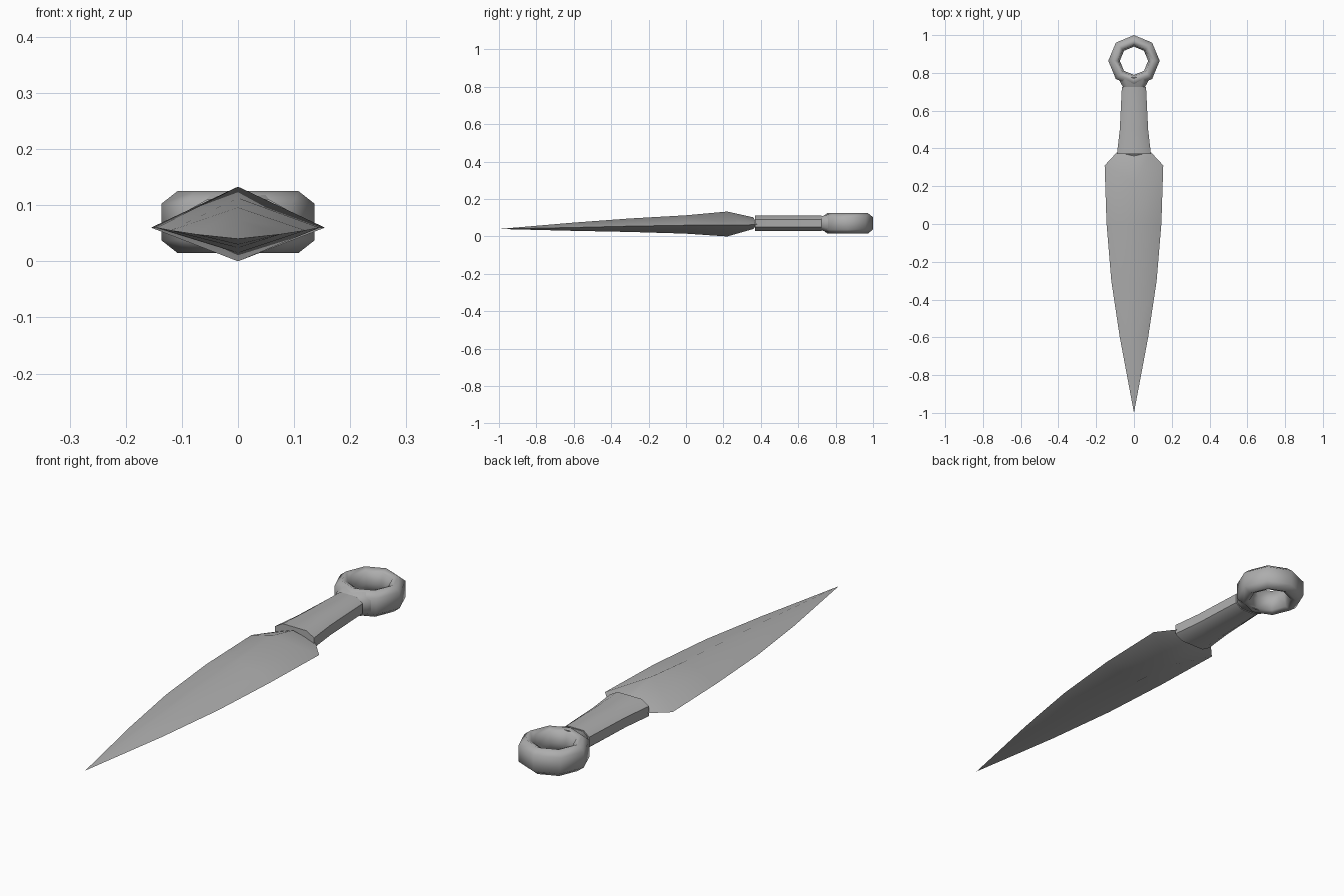
import bpy, bmesh, math
from mathutils import Vector

cube = bpy.data.objects.get("Cube")
if cube:
    bpy.data.objects.remove(cube)

steel = bpy.data.materials.new("grey_steel")
steel.use_nodes = True
GREY = (0.42, 0.42, 0.42, 1)
steel.diffuse_color = GREY
steel.node_tree.nodes["Principled BSDF"].inputs["Base Color"].default_value = GREY


def loft(name, loops, closed=False, angle=60):
    """Skin equal-sized loops of points, capping or closing the ends."""
    bm = bmesh.new()
    rows = [[bm.verts.new(p) for p in loop] for loop in loops]
    n = len(rows[0])
    pairs = list(zip(rows, rows[1:]))
    if closed:
        pairs.append((rows[-1], rows[0]))
    for a, b in pairs:
        for i in range(n):
            j = (i + 1) % n
            bm.faces.new((a[i], a[j], b[j], b[i]))
    if not closed:
        bm.faces.new(rows[0])
        bm.faces.new(rows[-1])
    bmesh.ops.remove_doubles(bm, verts=bm.verts, dist=0.0005)
    bmesh.ops.recalc_face_normals(bm, faces=bm.faces)
    mesh = bpy.data.meshes.new(name)
    bm.to_mesh(mesh)
    bm.free()
    mesh.materials.append(steel)
    obj = bpy.data.objects.new(name, mesh)
    bpy.context.collection.objects.link(obj)
    bpy.ops.object.select_all(action="DESELECT")
    obj.select_set(True)
    bpy.context.view_layer.objects.active = obj
    bpy.ops.object.shade_smooth_by_angle(angle=math.radians(angle))
    return obj


# Blade: diamond sections as (edge y, ridge y, half width, edge z, top z, bottom z)
sections = [
    (-1.0, -1.0, 0.0, 0.04, 0.04, 0.04),
    (-0.6, -0.6, 0.075, 0.048, 0.074, 0.03),
    (-0.3, -0.3, 0.12, 0.055, 0.096, 0.024),
    (0.0, 0.0, 0.145, 0.06, 0.113, 0.015),
    (0.31, 0.22, 0.155, 0.06, 0.133, 0.0),
    (0.38, 0.36, 0.09, 0.065, 0.102, 0.04),
]
loft("blade", [[(-w, ye, ze), (0, yr, top), (w, ye, ze), (0, yr, low)]
               for ye, yr, w, ze, top, low in sections])

# Handle: flattened octagonal grip that tapers towards the ring
MID = 0.07
octagon = [(1, 0.5), (0.6, 1), (-0.6, 1), (-1, 0.5),
           (-1, -0.5), (-0.6, -1), (0.6, -1), (1, -0.5)]


def grip_loop(y, w, h):
    return [(x * w, y, MID + z * h) for x, z in octagon]


loft("handle", [grip_loop(*s) for s in
                [(0.37, 0.09, 0.041), (0.5, 0.075, 0.041), (0.725, 0.064, 0.041)]], angle=50)

# Neck between the grip and the ring
loft("neck", [grip_loop(*s) for s in
              [(0.715, 0.052, 0.034), (0.745, 0.07, 0.044), (0.775, 0.085, 0.05)]], angle=50)

# Ring pommel: eight-sided ring with a chunky rounded section
section = [(0.136, 0.033), (0.108, 0.055), (0.085, 0.045), (0.075, 0.0),
           (0.085, -0.045), (0.108, -0.055), (0.136, -0.033)]
loops = []
for k in range(8):
    a = math.tau * k / 8
    loops.append([(r * math.cos(a), 0.864 + r * math.sin(a), MID + z) for r, z in section])
loft("ring_pommel", loops, closed=True, angle=70)
